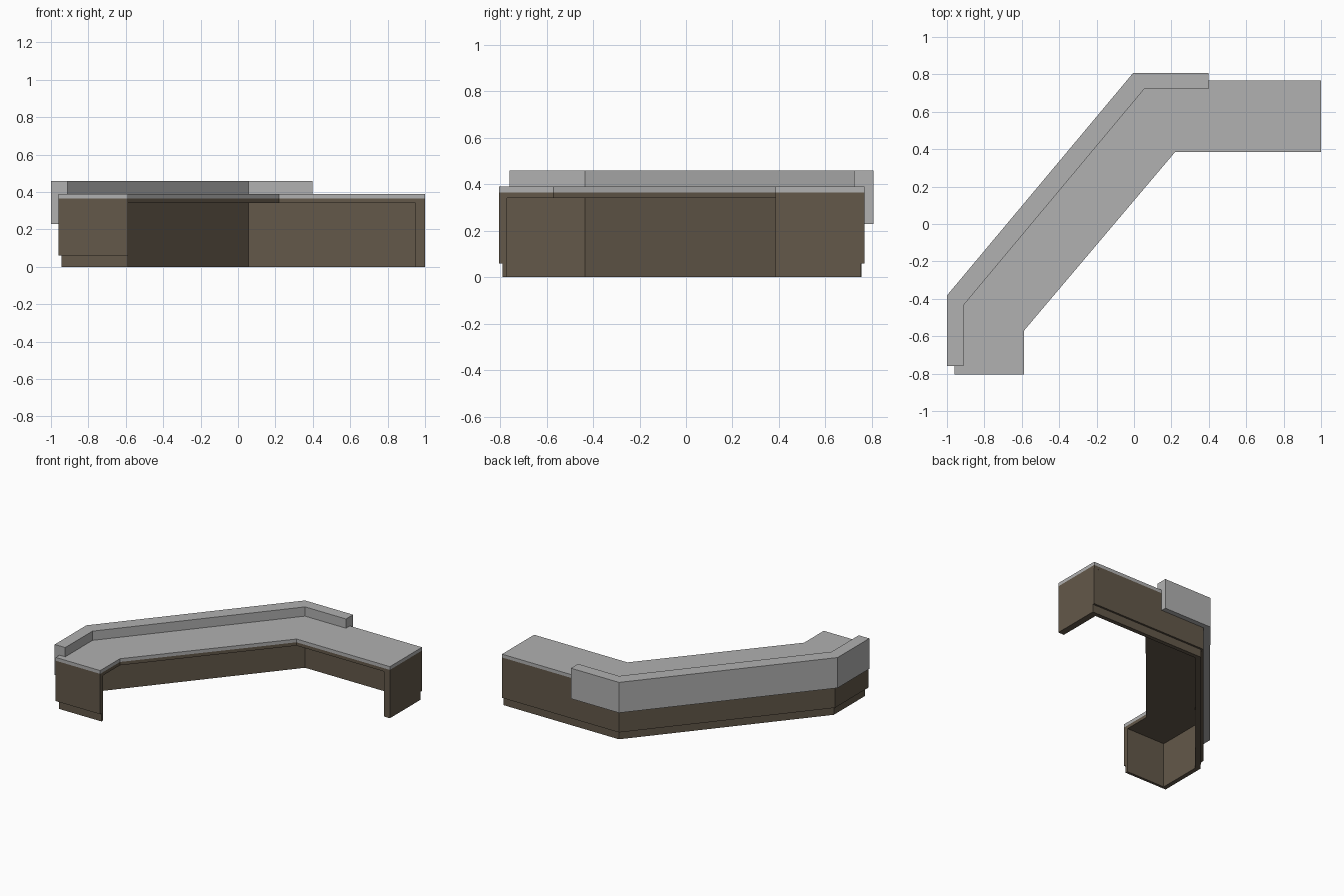
import bpy, bmesh

if "Cube" in bpy.data.objects:
    bpy.data.objects.remove(bpy.data.objects["Cube"])


def material(name, rgb):
    m = bpy.data.materials.new(name)
    m.diffuse_color = (*rgb, 1)
    m.use_nodes = True
    m.node_tree.nodes["Principled BSDF"].inputs["Base Color"].default_value = m.diffuse_color
    return m


GREY = material("grey laminate", (0.44, 0.44, 0.44))
BROWN = material("brown wood", (0.125, 0.098, 0.068))


def finish(name, bm, mat):
    bmesh.ops.recalc_face_normals(bm, faces=bm.faces)
    me = bpy.data.meshes.new(name)
    bm.to_mesh(me)
    bm.free()
    me.materials.append(mat)
    ob = bpy.data.objects.new(name, me)
    bpy.context.collection.objects.link(ob)
    return ob


def prism(name, outline, z0, z1, mat):
    """Extrude a plan outline between two heights."""
    bm = bmesh.new()
    lo = [bm.verts.new((x, y, z0)) for x, y in outline]
    hi = [bm.verts.new((x, y, z1)) for x, y in outline]
    bm.faces.new(lo)
    bm.faces.new(hi)
    n = len(outline)
    for i in range(n):
        j = (i + 1) % n
        bm.faces.new((lo[i], lo[j], hi[j], hi[i]))
    return finish(name, bm, mat)


def box(name, x0, x1, y0, y1, z0, z1, mat):
    return prism(name, [(x0, y0), (x1, y0), (x1, y1), (x0, y1)], z0, z1, mat)


# Bent desk line: inner face (t = 0) and outer ledge face (t = 1)
INNER = [(-0.912, -0.435), (0.055, 0.722)]
OUTER = [(-1.0, -0.382), (-0.005, 0.807)]
WALL, KICK = 0.545, 0.375


def path(t, y_start, x_end):
    a, b = [tuple(p + (q - p) * t for p, q in zip(i, o)) for i, o in zip(INNER, OUTER)]
    return [(a[0], y_start), a, b, (x_end, b[1])]


def sweep(name, profile, y_start, x_end, mat):
    """Carry a (t, z) cross-section along the bent desk line."""
    bm = bmesh.new()
    rows = [[bm.verts.new((x, y, z)) for x, y in path(t, y_start, x_end)] for t, z in profile]
    for i in range(len(rows)):
        a, b = rows[i], rows[(i + 1) % len(rows)]
        for k in range(3):
            bm.faces.new((a[k], a[k + 1], b[k + 1], b[k]))
    for k in (0, 3):
        bm.faces.new([r[k] for r in rows])
    return finish(name, bm, mat)


# Desktop with its brown sub-top
top = path(WALL, -0.805, 1.0) + [(1.0, 0.385), (0.22, 0.385), (-0.588, -0.57), (-0.588, -0.805)]
prism("desktop", top, 0.365, 0.39, GREY)
prism("sub_top", top, 0.34, 0.365, BROWN)

# Outer wall with recessed toe kick
sweep("outer_wall", [(0, 0), (KICK, 0), (KICK, 0.06), (WALL, 0.06), (WALL, 0.34), (0, 0.34)],
      -0.77, 0.95, BROWN)

# Raised ledge, L-shaped, hanging over the outer wall
sweep("raised_ledge", [(1, 0.23), (1, 0.46), (0, 0.46), (0, 0.39), (WALL, 0.39), (WALL, 0.23)],
      -0.76, 0.397, GREY)

# End panels
box("left_end_panel", -0.96, -0.588, -0.805, -0.77, 0.06, 0.34, BROWN)
box("left_end_kick", -0.945, -0.588, -0.79, -0.77, 0, 0.06, BROWN)
box("right_end_panel", 0.95, 1.0, 0.385, 0.768, 0.06, 0.34, BROWN)
box("right_end_foot", 0.95, 1.0, 0.385, 0.753, 0, 0.06, BROWN)
